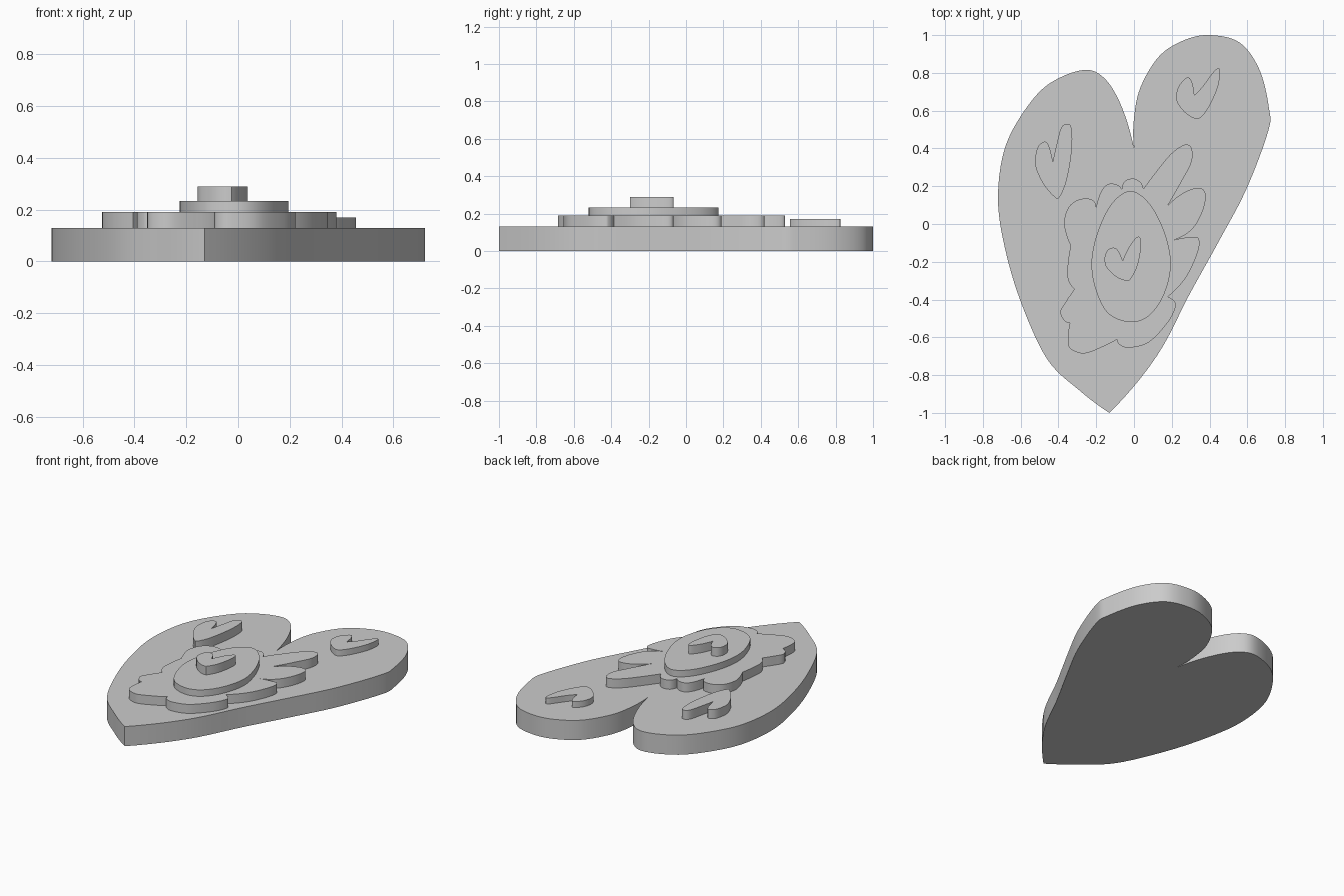
import bpy
import bmesh
from math import radians
from mathutils import Vector

cube = bpy.data.objects.get("Cube")
if cube:
    bpy.data.objects.remove(cube, do_unlink=True)

grey = bpy.data.materials.new("plain_grey")
grey.use_nodes = True
grey.diffuse_color = (0.6, 0.6, 0.6, 1)
grey.node_tree.nodes["Principled BSDF"].inputs["Base Color"].default_value = grey.diffuse_color

STEPS = 6  # curve samples between neighbouring outline points


def smooth_run(points, before, after):
    """Sample a smooth curve through the points, leaving out the last one."""
    chain = [before] + points + [after]
    samples = []
    for a, b, c, d in zip(chain, chain[1:], chain[2:], chain[3:]):
        for step in range(STEPS):
            t = step / STEPS
            samples.append(0.5 * (2 * b + (c - a) * t
                                  + (2 * a - 5 * b + 4 * c - d) * t ** 2
                                  + (3 * b - a - 3 * c + d) * t ** 3))
    return samples


def outline(runs):
    """Closed outline: every run starts at a sharp corner; one run alone is a smooth loop."""
    runs = [[Vector(p) / 100 for p in run] for run in runs]
    if len(runs) == 1:
        loop = runs[0]
        return smooth_run(loop + loop[:1], loop[-1], loop[1])
    result = []
    for run, following in zip(runs, runs[1:] + runs[:1]):
        pts = run + following[:1]
        before = 3 * pts[0] - 3 * pts[1] + pts[2]
        after = 3 * pts[-1] - 3 * pts[-2] + pts[-3]
        result += smooth_run(pts, before, after)
    return result


def slab(name, runs, bottom, top):
    """Extrude a closed outline into a flat-topped plate."""
    bm = bmesh.new()
    base = bm.faces.new([bm.verts.new((p.x, p.y, bottom)) for p in outline(runs)])
    extruded = bmesh.ops.extrude_face_region(bm, geom=[base], use_keep_orig=True)
    raised = [g for g in extruded["geom"] if isinstance(g, bmesh.types.BMVert)]
    bmesh.ops.translate(bm, verts=raised, vec=(0, 0, top - bottom))
    bmesh.ops.recalc_face_normals(bm, faces=bm.faces)
    mesh = bpy.data.meshes.new(name)
    bm.to_mesh(mesh)
    bm.free()
    mesh.materials.append(grey)
    obj = bpy.data.objects.new(name, mesh)
    bpy.context.collection.objects.link(obj)
    bpy.ops.object.select_all(action="DESELECT")
    obj.select_set(True)
    bpy.context.view_layer.objects.active = obj
    bpy.ops.object.shade_smooth_by_angle(angle=radians(30))
    return obj


# Outlines are in hundredths of a unit, clockwise from above

# Large lopsided heart base
heart_base = [
    [(-13, -100), (-29, -88), (-46, -71.5), (-60, -41), (-68.5, -12), (-72, 13), (-69, 38),
     (-60, 57), (-46, 73.5), (-27, 81.5), (-15.5, 77), (-6.5, 62)],
    [(0, 40), (0, 56), (3.5, 72.5), (13.5, 89), (27, 97.5), (40.5, 100), (56, 96),
     (66.5, 81.5), (71.5, 61), (71, 49), (59.5, 18.5), (45, -9), (29.5, -37), (12, -70)],
]

# Ruffled flower layer, one run per petal
petals = [
    [(-20, 9), (-17.5, 17), (-14, 21), (-9.5, 21)],
    [(-6.5, 18.5), (-4.5, 23), (0, 24), (3.5, 22)],
    [(5, 18.5), (12, 28), (20, 37.5), (27, 42), (30.5, 40), (30.5, 33), (26, 24)],
    [(18, 10), (27, 17), (35, 19), (38, 15), (36, 6), (30.5, -3)],
    [(21, -8.5), (29, -7), (34, -7.5), (34, -14), (28, -27.5)],
    [(18, -38.5), (21.5, -41), (22, -44), (18, -52), (8, -62.5), (-2.5, -65.5), (-7.5, -64)],
    [(-9, -61), (-15.5, -64.5), (-26, -68.5), (-33, -66.5), (-35, -62.5)],
    [(-34, -52.5), (-37, -51), (-39, -46.5), (-36, -41)],
    [(-31.5, -34.5), (-35, -29), (-35, -21)],
    [(-33.5, -11.5), (-36, -5), (-37, 1.5), (-34.5, 9), (-29, 13), (-22.5, 13)],
]

# Egg-shaped flower centre
flower_centre = [
    [(-2, 17.5), (8, 11), (16, -4), (19.5, -21), (16, -37), (8, -48.5), (-2, -52),
     (-13.5, -47.5), (-20, -35.5), (-22.5, -21), (-19.5, -5), (-12, 10.5)],
]

# Small hearts: notch to tip, then tip back to notch
centre_heart = [
    [(-6, -19.5), (-2.5, -12), (1.5, -7), (3.5, -8), (3.5, -14), (1.5, -23)],
    [(-2.5, -30), (-8.5, -28.5), (-14.5, -23), (-15.5, -17.5), (-13.5, -13.5), (-9.5, -13)],
]
right_heart = [
    [(-43, 33), (-41, 42), (-38.5, 51), (-35, 53), (-33, 50), (-33, 38.5), (-36, 22)],
    [(-40.5, 13), (-47.5, 20.5), (-52, 30), (-52, 37), (-50, 42), (-46, 43)],
]
left_heart = [
    [(32, 68), (36.5, 73), (40.5, 78.5), (43.5, 82), (45.5, 81.5), (44.5, 73), (40.5, 63.5),
     (36.5, 57.5)],
    [(33, 55.5), (27, 59), (22.5, 65.5), (23.5, 72.5), (28, 77.5), (30.5, 75.5)],
]

# Stack the layers
BASE_TOP, PETAL_TOP, CENTRE_TOP = 0.13, 0.19, 0.233
slab("heart_base", heart_base, 0, BASE_TOP)
slab("flower_petals", petals, BASE_TOP, PETAL_TOP)
slab("flower_centre", flower_centre, PETAL_TOP, CENTRE_TOP)
slab("centre_heart", centre_heart, CENTRE_TOP, 0.29)
slab("right_heart", right_heart, BASE_TOP, 0.19)
slab("left_heart", left_heart, BASE_TOP, 0.17)
